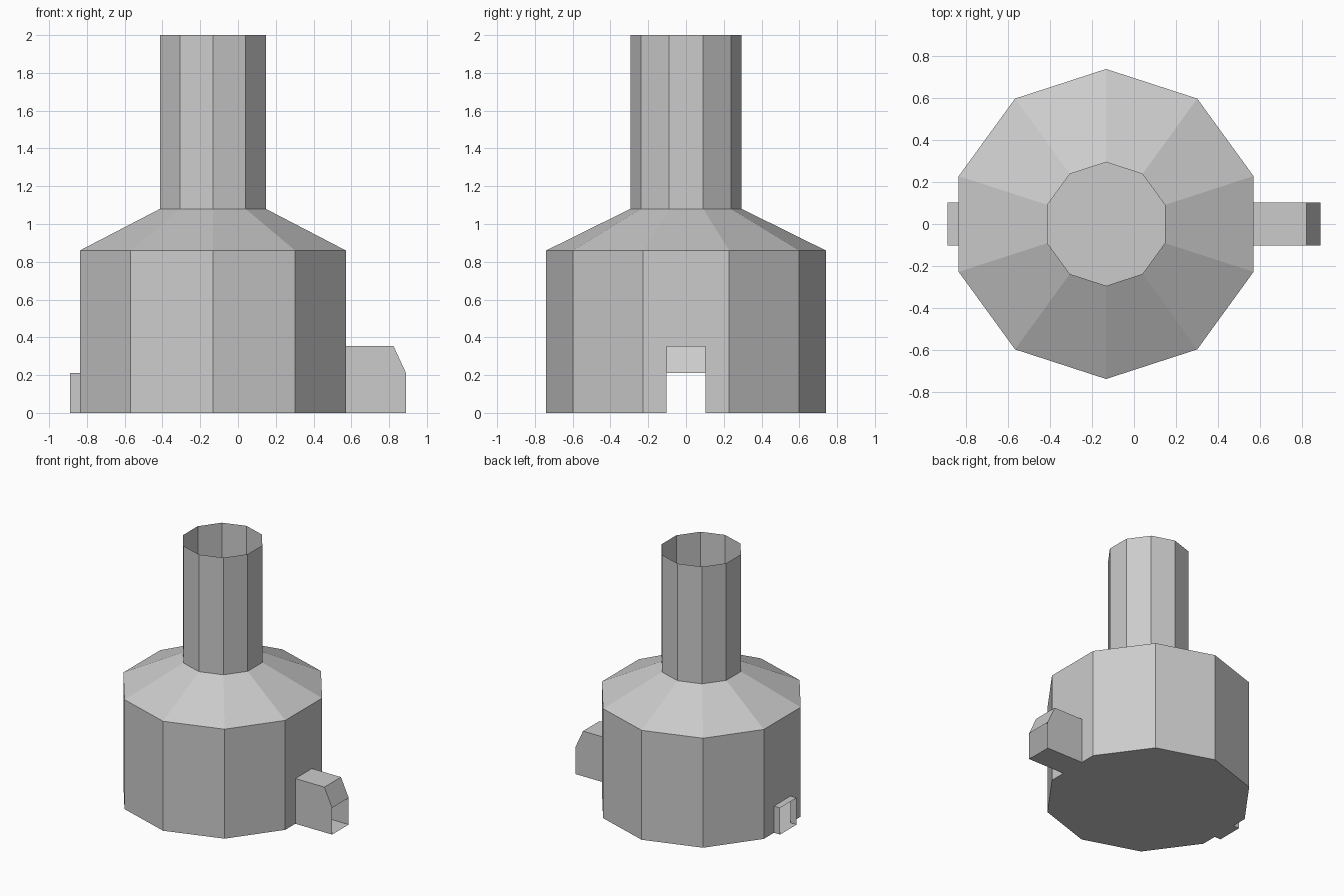
import bpy, math

if "Cube" in bpy.data.objects:
    bpy.data.objects.remove(bpy.data.objects["Cube"])

CX = -0.133          # axis of the round body
SIDES = 10
W = 0.103            # half width of the ducts
WALL = 0.74 * math.cos(math.radians(18))
XR, XL = CX + WALL, CX - WALL


def make(name, verts, faces):
    mesh = bpy.data.meshes.new(name)
    mesh.from_pydata(verts, [], faces)
    mesh.update()
    obj = bpy.data.objects.new(name, mesh)
    bpy.context.collection.objects.link(obj)
    return obj


def ring(r, z):
    angles = [math.radians(-18 + 36 * i) for i in range(SIDES)]
    return [(CX + r * math.cos(a), r * math.sin(a), z) for a in angles]


def shell(name, profile, floor=False, notches=None):
    """Ten-sided shell; notches maps a bottom-row side to its opening height."""
    verts = [v for r, z in profile for v in ring(r, z)]
    faces = []
    for k in range(len(profile) - 1):
        for i in range(SIDES):
            j = (i + 1) % SIDES
            a, b = k * SIDES + i, k * SIDES + j
            face = [a, b, b + SIDES, a + SIDES]
            if k == 0 and notches and i in notches:
                h = notches[i]
                x = verts[a][0]
                s = -1 if verts[a][1] < 0 else 1
                n = len(verts)
                verts += [(x, s * W, 0), (x, s * W, h), (x, -s * W, h), (x, -s * W, 0)]
                face[1:1] = [n, n + 1, n + 2, n + 3]
            faces.append(face)
    if floor:
        faces.append(list(range(SIDES))[::-1])
    return make(name, verts, faces)


def duct(name, profile, open_edges):
    """Extrude an x-z profile across y, leaving the listed edges open."""
    n = len(profile)
    verts = [(x, y, z) for y in (-W, W) for x, z in profile]
    faces = [list(range(n)), list(range(n, 2 * n))[::-1]]
    for i in range(n):
        j = (i + 1) % n
        if i not in open_edges:
            faces.append([i, i + n, j + n, j])
    return make(name, verts, faces)


# Hollow body with sloped shoulder, opened where the ducts join
shell("body", [(0.74, 0), (0.74, 0.86), (0.295, 1.08)], floor=True,
      notches={0: 0.355, 5: 0.21})

# Open-topped chimney
shell("chimney", [(0.295, 1.08), (0.295, 2.0)])

# Right outlet with a sloped hood and open end
duct("outlet", [(XR, 0), (0.89, 0), (0.89, 0.21), (0.823, 0.355), (XR, 0.355)], {1, 4})

# Short open inlet on the left
duct("inlet", [(-0.89, 0), (XL, 0), (XL, 0.21), (-0.89, 0.21)], {1, 3})
